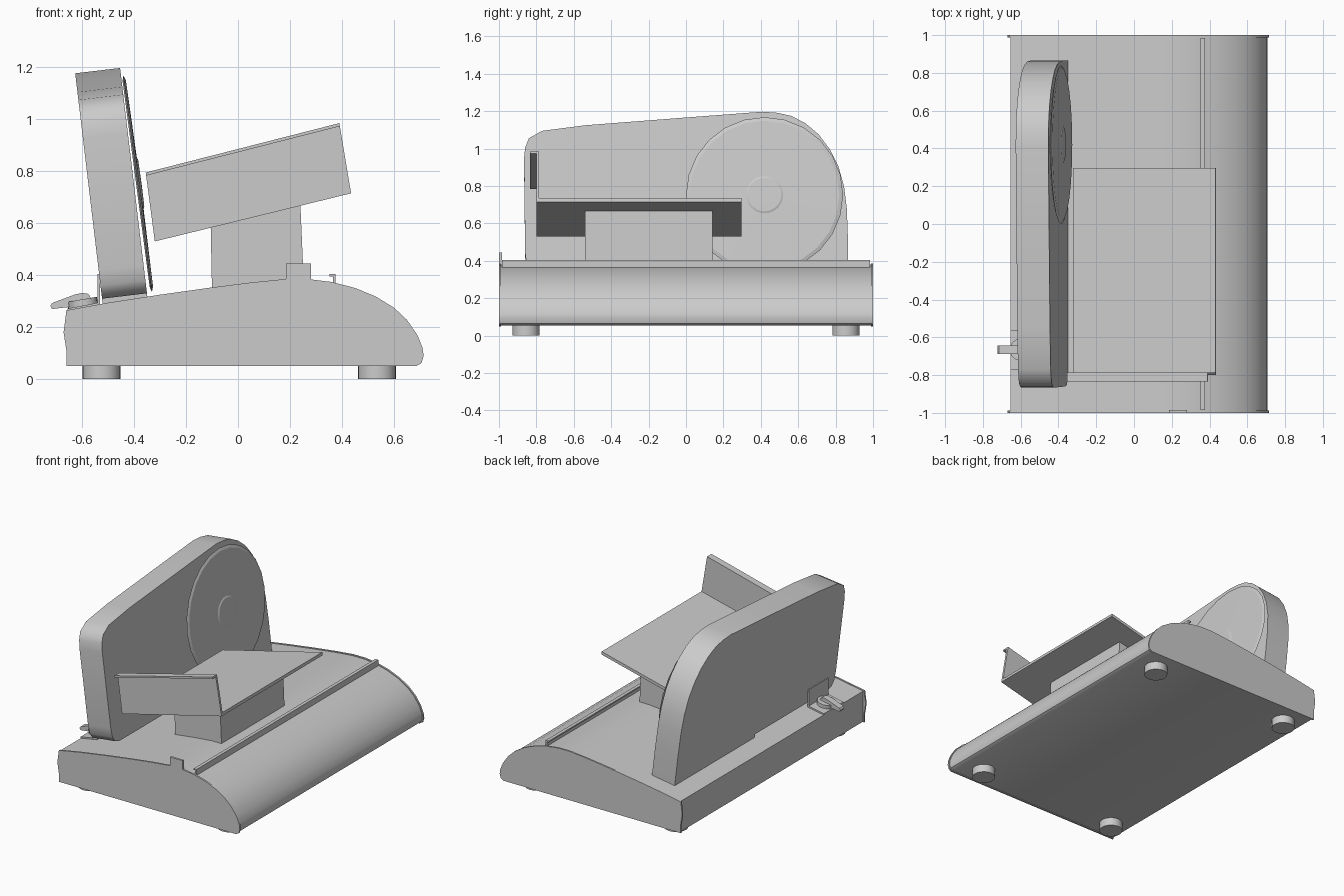
import bpy, bmesh
from math import radians, sin, cos, pi
from mathutils import Vector

if "Cube" in bpy.data.objects:
    bpy.data.objects.remove(bpy.data.objects["Cube"])


def finish(name, bm, smooth=30):
    bmesh.ops.recalc_face_normals(bm, faces=bm.faces)
    me = bpy.data.meshes.new(name)
    bm.to_mesh(me)
    bm.free()
    me.shade_smooth()
    me.set_sharp_from_angle(angle=radians(smooth))
    ob = bpy.data.objects.new(name, me)
    bpy.context.collection.objects.link(ob)
    return ob


def prism(name, pts, a, b, axis='Y', smooth=30):
    """Extrude a closed profile from a to b: (x, z) along Y, (y, z) along X, (x, y) along Z."""
    put = {'Y': lambda p, t: (p[0], t, p[1]),
           'X': lambda p, t: (t, p[0], p[1]),
           'Z': lambda p, t: (p[0], p[1], t)}[axis]
    bm = bmesh.new()
    lo = [bm.verts.new(put(p, a)) for p in pts]
    hi = [bm.verts.new(put(p, b)) for p in pts]
    bm.faces.new(lo)
    bm.faces.new(hi)
    n = len(pts)
    for i in range(n):
        j = (i + 1) % n
        bm.faces.new((lo[i], lo[j], hi[j], hi[i]))
    return finish(name, bm, smooth)


def rect(x0, x1, z0, z1):
    return [(x0, z0), (x1, z0), (x1, z1), (x0, z1)]


def circle(x, y, r, n=24):
    return [(x + r * cos(2 * pi * i / n), y + r * sin(2 * pi * i / n)) for i in range(n)]


def lathe(name, prof, n=24):
    """Spin (radius, x) points around the X axis; first and last lie on the axis."""
    bm = bmesh.new()
    rings = []
    for r, x in prof:
        if r == 0:
            rings.append([bm.verts.new((x, 0, 0))] * n)
        else:
            rings.append([bm.verts.new((x, y, z)) for y, z in circle(0, 0, r, n)])
    for p, q in zip(rings, rings[1:]):
        for i in range(n):
            j = (i + 1) % n
            bm.faces.new(list(dict.fromkeys((p[i], p[j], q[j], q[i]))))
    return finish(name, bm, 15)


# base body and the slightly larger end caps
base = [(-0.66, 0.05), (-0.66, 0.11), (-0.671, 0.18), (-0.66, 0.265), (-0.5, 0.294),
        (-0.3, 0.325), (-0.1, 0.353), (0.05, 0.372), (0.18, 0.385), (0.27, 0.385),
        (0.36, 0.374), (0.45, 0.351), (0.53, 0.318), (0.6, 0.275), (0.65, 0.228),
        (0.69, 0.17), (0.71, 0.12), (0.714, 0.09), (0.706, 0.062), (0.685, 0.05)]
inner = [(0.02 + (x - 0.02) * 0.99, 0.2 + (z - 0.2) * 0.97) for x, z in base]
inner[2] = (-0.652, inner[2][1])
prism("base_body", inner, -0.99, 0.99)
for side, y0 in (("front", -1.0), ("back", 0.988)):
    prism(side + "_end_cap", base, y0, y0 + 0.012)

# four feet
for i, x in enumerate((-0.525, 0.535)):
    for j, y in enumerate((-0.855, 0.855)):
        prism(f"foot_{i}{j}", circle(x, y, 0.073), 0, 0.06, 'Z')

# carriage guide rail (hooked section) and stop tab
prism("guide_rail", [(0.365, 0.36), (0.375, 0.36), (0.375, 0.405), (0.352, 0.405),
                     (0.352, 0.396), (0.365, 0.396)], -0.985, 0.985)
prism("stop_tab", rect(0.185, 0.28, 0.36, 0.445), -1.0, -0.985)

# leaning motor housing, profile measured from its pivot
PIVOT = Vector((-0.4375, 0, 0.3275))
outline = [(0.0, 0.32), (-0.79, 0.32), (-0.83, 0.335), (-0.852, 0.37), (-0.86, 0.43),
           (-0.866, 0.94), (-0.86, 1.0), (-0.84, 1.05), (-0.77, 1.09), (-0.54, 1.12),
           (0.0, 1.162), (0.41, 1.193), (0.49, 1.187), (0.565, 1.17), (0.64, 1.13),
           (0.71, 1.07), (0.77, 0.99), (0.815, 0.9), (0.845, 0.79), (0.86, 0.67),
           (0.866, 0.5), (0.866, 0.285), (0.0, 0.285)]
housing = prism("motor_housing", [(y, z - PIVOT.z) for y, z in outline],
                -0.087, 0.087, 'X', 40)
housing.location = PIVOT
housing.rotation_euler.y = radians(-6.8)

# round blade with a shallow hub
blade = lathe("blade", [(0, -0.007), (0.40, -0.007), (0.42, -0.001), (0.40, 0.006),
                        (0.10, 0.009), (0.09, 0.013), (0, 0.014)])
blade.location = (-0.385, 0.42, 0.752)
blade.rotation_euler.y = radians(-7.5)

# food carriage: sloping floor, front wall, overhanging lip and pedestal
prism("carriage_floor", [(-0.32, 0.53), (0.435, 0.715), (0.432, 0.735), (-0.323, 0.55)],
      -0.80, 0.297)
prism("carriage_wall", [(-0.32, 0.53), (0.435, 0.715), (0.39, 0.985), (-0.355, 0.795)],
      -0.80, -0.785)
prism("carriage_lip", [(-0.354, 0.783), (0.392, 0.973), (0.39, 0.985), (-0.355, 0.795)],
      -0.833, -0.79)
prism("carriage_pedestal", [(-0.10, 0.34), (0.253, 0.37), (0.24, 0.672), (-0.105, 0.588)],
      -0.54, 0.143)

# switch bracket and lever
prism("switch_bracket", [(-0.655, 0.262), (-0.53, 0.284), (-0.53, 0.405), (-0.54, 0.405),
                         (-0.54, 0.294), (-0.655, 0.272)], -0.772, -0.56)
knob = prism("switch_knob", circle(0, 0, 0.058), -0.015, 0.014, 'Z')
knob.location = (-0.598, -0.665, 0.293)
knob.rotation_euler.y = radians(-10)
prism("switch_lever", [(-0.715, 0.27), (-0.61, 0.282), (-0.57, 0.292), (-0.562, 0.305),
                       (-0.575, 0.328), (-0.6, 0.332), (-0.63, 0.325), (-0.715, 0.293),
                       (-0.722, 0.282)], -0.687, -0.643)
